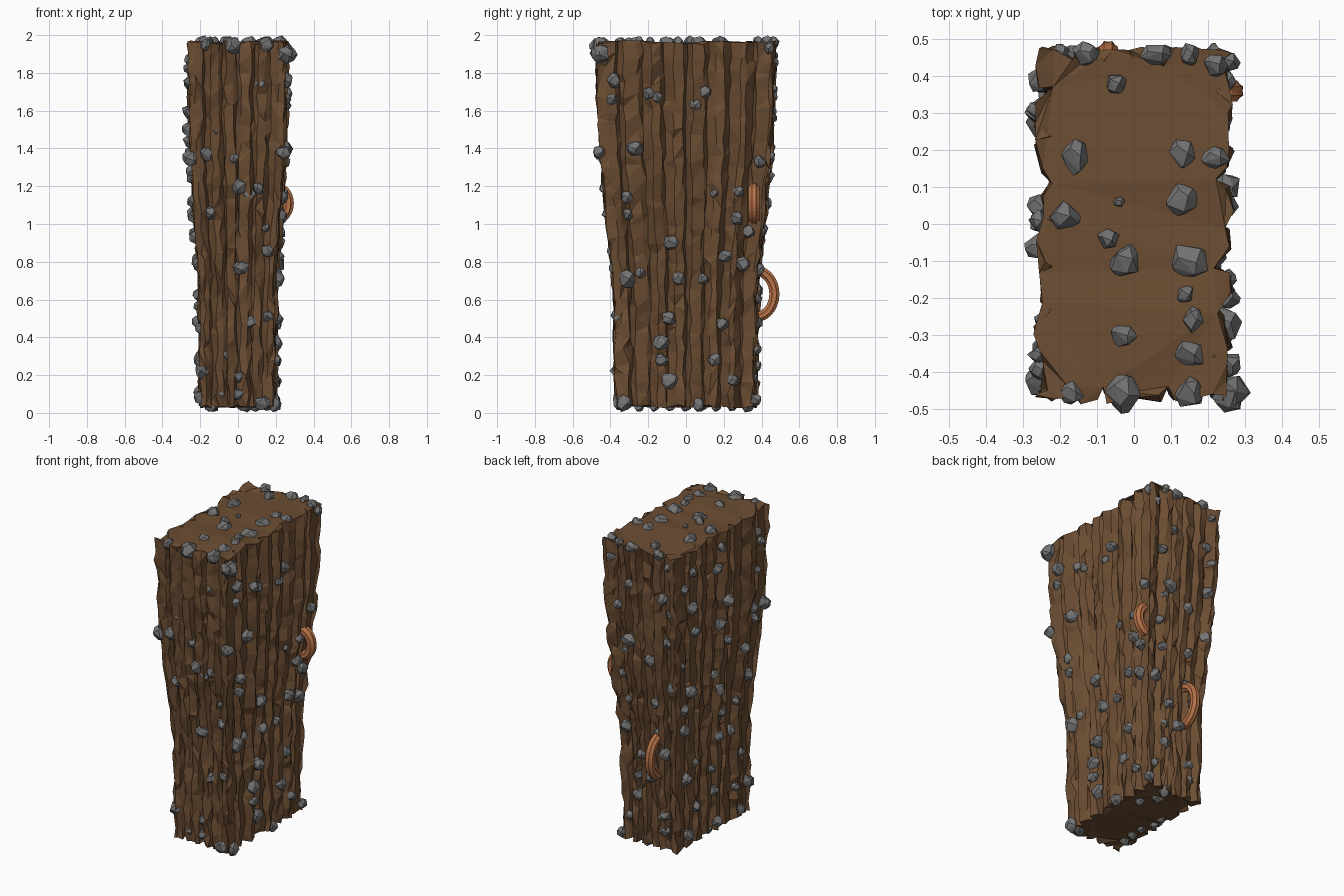
import bpy, bmesh, math, random
from mathutils import Vector

if "Cube" in bpy.data.objects:
    bpy.data.objects.remove(bpy.data.objects["Cube"])

random.seed(7)
U = random.uniform


def material(name, rgb):
    m = bpy.data.materials.new(name)
    m.diffuse_color = (*rgb, 1)
    m.use_nodes = True
    m.node_tree.nodes["Principled BSDF"].inputs["Base Color"].default_value = m.diffuse_color
    return m


SOIL = material("soil", (0.15, 0.075, 0.033))
STONE = material("stone", (0.17, 0.17, 0.17))
WORM = material("worm", (0.48, 0.17, 0.065))


def finish(bm, name, mat):
    bmesh.ops.recalc_face_normals(bm, faces=bm.faces[:])
    me = bpy.data.meshes.new(name)
    bm.to_mesh(me)
    bm.free()
    me.materials.append(mat)
    ob = bpy.data.objects.new(name, me)
    bpy.context.collection.objects.link(ob)


def half_size(z):
    """Half width and half depth of the block at height z."""
    keys = [(0, .198, .37), (.7, .205, .383), (1.2, .24, .437), (1.5, .255, .462), (2, .262, .477)]
    for (z0, x0, y0), (z1, x1, y1) in zip(keys, keys[1:]):
        if z <= z1:
            t = max(0, (z - z0) / (z1 - z0))
            return x0 + (x1 - x0) * t, y0 + (y1 - y0) * t
    return keys[-1][1:]


# Soil block: a fluted outline, lofted upward with jitter
outline = []
corners = [(-1, -1), (1, -1), (1, 1), (-1, 1)]
for i, (a, n) in enumerate(zip(corners, (6, 8, 6, 8))):
    b = corners[(i + 1) % 4]
    normal = ((0, -1), (1, 0), (0, 1), (-1, 0))[i]
    for k in range(n):
        flip = random.random() < .4
        for f, depth in ((0, .012 if k == 0 else U(.03, .05)),
                         (.2 if not flip else .4, U(-.006, .01)),
                         (.8, U(-.004, .018))):
            t = (k + f + U(-.08, .08) * (k + f > 0)) / n
            outline.append((a[0] + (b[0] - a[0]) * t, a[1] + (b[1] - a[1]) * t,
                            normal, depth))

ROWS = 26
bm = bmesh.new()
rings = []
for r in range(ROWS + 1):
    ring = []
    for px, py, nrm, depth in outline:
        z = .035 + 1.925 * r / ROWS
        z += U(-.01, .012) if r in (0, ROWS) else U(-.03, .03)
        hx, hy = half_size(z)
        d = depth + U(-.011, .011)
        ring.append(bm.verts.new((px * hx - nrm[0] * d + U(-.009, .009) * abs(nrm[1]),
                                  py * hy - nrm[1] * d + U(-.009, .009) * abs(nrm[0]), z)))
    rings.append(ring)
N = len(outline)
for lo, hi in zip(rings, rings[1:]):
    for i in range(N):
        j = (i + 1) % N
        bm.faces.new((lo[i], lo[j], hi[j], hi[i]))
bm.faces.new(rings[0][::-1])
bm.faces.new(rings[-1])
bmesh.ops.triangulate(bm, faces=bm.faces[:])
finish(bm, "soil_block", SOIL)


# Stones: small convex lumps pressed into each face
def stones(name, places, grow=1.22):
    bm = bmesh.new()
    for x, y, z, r in places:
        r *= grow
        z = min(z, 2 - r if r > .035 else 1.965)
        z = max(z, r)
        sx, sy, sz = (r * U(.8, 1.1), r * U(.8, 1.1), r * U(.9, 1.0))
        verts = []
        for k in range(16):
            h = 1 - 2 * (k + .5) / 16
            ang = k * 2.4 + U(-.5, .5)
            q = math.sqrt(1 - h * h)
            p = Vector((q * math.cos(ang), q * math.sin(ang), h)) * U(.84, 1.04)
            verts.append(bm.verts.new((x + p.x * sx, y + p.y * sy, min(2, max(0, z + p.z * sz)))))
        bmesh.ops.convex_hull(bm, input=verts)
        loose = [v for v in verts if v.is_valid and not v.link_faces]
        bmesh.ops.delete(bm, geom=loose, context='VERTS')
    finish(bm, name, STONE)


right = [(-.46, 1.90, .045), (-.38, 1.76, .04), (-.39, 1.66, .03), (-.2, 1.69, .032),
         (-.15, 1.67, .028), (.1, 1.70, .035), (.05, 1.63, .03), (-.27, 1.40, .04),
         (-.46, 1.38, .035), (.39, 1.33, .033), (-.31, 1.14, .035), (-.31, 1.05, .03),
         (.15, 1.16, .02), (.28, 1.17, .03), (.27, 1.03, .035), (.33, .96, .035),
         (-.08, .9, .038), (.21, .83, .033), (.3, .79, .04), (-.31, .71, .045),
         (-.24, .74, .028), (-.04, .71, .036), (.09, .71, .03), (-.09, .5, .038),
         (.19, .47, .035), (-.13, .37, .04), (-.13, .28, .033), (.15, .28, .038),
         (-.09, .17, .04), (.25, .17, .03), (-.33, .05, .042), (.07, .04, .035),
         (.37, .07, .03), (.44, 1.93, .03)]
front = [(-.03, 1.95, .045), (.15, 1.96, .04), (.26, 1.9, .048), (-.17, 1.95, .03),
         (.12, 1.74, .03), (-.25, 1.35, .042), (-.17, 1.37, .038), (-.02, 1.35, .03),
         (0, 1.2, .045), (.06, 1.15, .033), (.11, 1.19, .038), (-.14, 1.06, .036),
         (.16, .86, .033), (.01, .77, .04), (.15, .98, .02), (.07, .48, .033),
         (-.06, .31, .022), (.16, .51, .032), (.01, .19, .028), (-.19, .22, .04),
         (-.1, .1, .03), (.13, .05, .042), (0, .1, .028), (-.12, 1.49, .02)]
top = [(-.16, .18, .045), (.13, .19, .045), (.22, .18, .033), (.13, .07, .042),
       (-.19, .02, .036), (-.07, -.04, .033), (-.02, -.1, .045), (.15, -.1, .045),
       (.14, -.19, .025), (.16, -.26, .033), (-.03, -.3, .04), (.15, -.35, .042),
       (-.04, .06, .016), (-.05, .38, .032), (.22, .43, .03), (.06, .46, .036),
       (.15, .46, .028), (-.13, .46, .032)]


def scatter(rows, per_row):
    """Even but irregular spread, across -1..1 and up the block."""
    return [(-1 + 2 * (c + U(.1, .9)) / per_row, .05 + 1.9 * (r + U(.15, .85)) / rows,
             U(.024, .042)) for r in range(rows) for c in range(per_row)]


stones("right_stones", [(half_size(z)[0] - .004, y, z, r) for y, z, r in right])
stones("front_stones", [(x, -half_size(z)[1] + .02, z, r) for x, z, r in front])
stones("top_stones", [(x, y, 1.97, r) for x, y, r in top])
stones("left_stones", [(-half_size(z)[0] + .002, u * half_size(z)[1] * .95, z, r)
                       for u, z, r in scatter(12, 3)])
stones("back_stones", [(u * half_size(z)[0] * .95, half_size(z)[1] - .015, z, r)
                       for u, z, r in scatter(12, 2)])
stones("bottom_stones", [(U(-.17, .17), -.33 + .082 * k, .035, U(.025, .036)) for k in range(9)])


# Worms: ribbed tubes arching out of the soil
def worm(name, centre, out, reach, rise, radius):
    bm = bmesh.new()
    centre, out, up = Vector(centre), Vector(out), Vector((0, 0, 1))
    side = out.cross(up)
    rings = []
    for s in range(17):
        a = math.radians(-100 + 200 * s / 16)
        p = centre + out * reach * math.cos(a) + up * rise * math.sin(a)
        nrm = (out * math.cos(a) * rise + up * math.sin(a) * reach).normalized()
        ring = []
        for k in range(16):
            t = math.tau * k / 16
            rr = radius * (1 if k % 2 else .86)
            ring.append(bm.verts.new(p + (nrm * math.cos(t) + side * math.sin(t)) * rr))
        rings.append(ring)
    for lo, hi in zip(rings, rings[1:]):
        for i in range(16):
            j = (i + 1) % 16
            bm.faces.new((lo[i], lo[j], hi[j], hi[i]))
    bm.faces.new(rings[0])
    bm.faces.new(rings[-1])
    finish(bm, name, WORM)


worm("right_worm", (.205, .36, 1.11), (1, 0, 0), .062, .08, .031)
worm("back_worm", (-.07, .37, .63), (0, 1, 0), .098, .122, .029)
